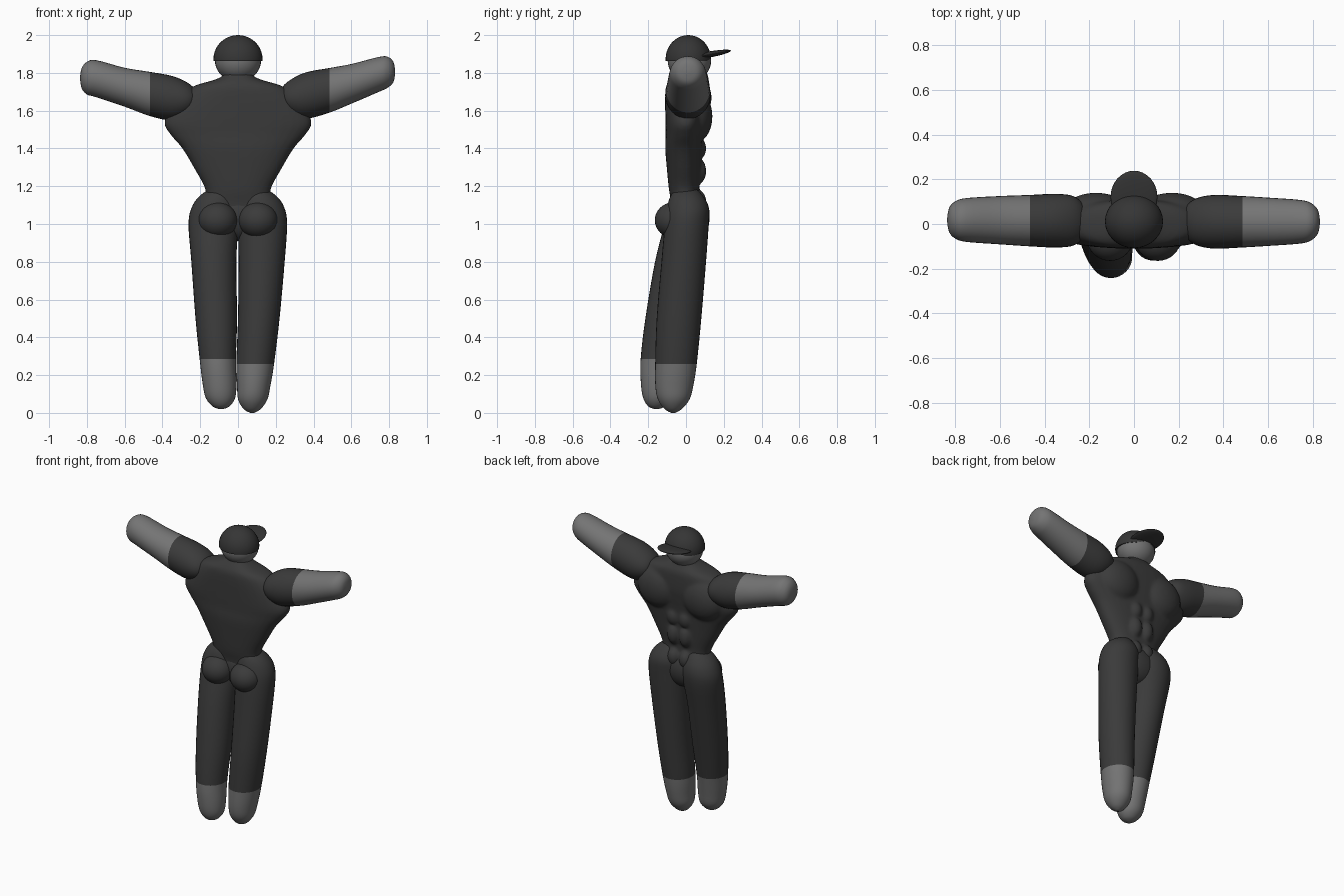
import bpy, bmesh, math
from mathutils import Vector, Matrix

if "Cube" in bpy.data.objects:
    bpy.data.objects.remove(bpy.data.objects["Cube"], do_unlink=True)


def material(name, v):
    m = bpy.data.materials.new(name)
    m.use_nodes = True
    m.diffuse_color = (v, v, v, 1)
    m.node_tree.nodes["Principled BSDF"].inputs["Base Color"].default_value = (v, v, v, 1)
    return m


DARK = material("dark cloth", 0.043)
CAP = material("cap cloth", 0.036)
SKIN = material("grey skin", 0.175)


def finish(bm, name, mats):
    bmesh.ops.recalc_face_normals(bm, faces=bm.faces)
    me = bpy.data.meshes.new(name)
    bm.to_mesh(me)
    bm.free()
    for m in mats:
        me.materials.append(m)
    me.polygons.foreach_set("use_smooth", [True] * len(me.polygons))
    ob = bpy.data.objects.new(name, me)
    bpy.context.collection.objects.link(ob)
    return ob


def resample(stations, steps):
    """Catmull-Rom interpolation through the stations."""
    pts = [Vector(s) for s in stations]
    out = []
    for i in range(len(pts) - 1):
        a, b = pts[max(i - 1, 0)], pts[i]
        c, d = pts[i + 1], pts[min(i + 2, len(pts) - 1)]
        for k in range(steps):
            t = k / steps
            out.append(b + t / 2 * ((c - a) + t * ((2 * a - 5 * b + 4 * c - d)
                                                  + t * (3 * (b - c) + d - a))))
    return out + [pts[-1]]


def loft(bm, stations, axis, power=2.0, sides=32, steps=4, split=None):
    """Rings (position, centre u, centre v, radius u, radius v) along an axis.
    Faces whose position lies beyond split take the second material."""
    rings = []
    for p, cu, cv, ru, rv in resample(stations, steps):
        ring = []
        for k in range(sides):
            a = 2 * math.pi * k / sides
            c, s = math.cos(a), math.sin(a)
            u = cu + ru * math.copysign(abs(c) ** (2 / power), c)
            v = cv + rv * math.copysign(abs(s) ** (2 / power), s)
            ring.append(bm.verts.new((u, v, p) if axis == "z" else (p, u, v)))
        rings.append(ring)
    for lo, hi in zip(rings, rings[1:]):
        for k in range(sides):
            n = (k + 1) % sides
            bm.faces.new((lo[k], lo[n], hi[n], hi[k]))
    bm.faces.new(rings[0])
    bm.faces.new(rings[-1])
    if split is not None:
        for f in bm.faces:
            c = f.calc_center_median()
            f.material_index = int(c.z < split if axis == "z" else abs(c.x) > split)


def ball(bm, centre, radii, tilt=0.0):
    mat = (Matrix.Translation(centre) @ Matrix.Rotation(tilt, 4, "X")
           @ Matrix.Diagonal((*radii, 1)))
    bmesh.ops.create_uvsphere(bm, u_segments=32, v_segments=20, radius=1, matrix=mat)


# Torso with chest and stomach muscles, fused into one skin
bm = bmesh.new()
loft(bm, [
    (1.00, 0, 0.0, 0.18, 0.07),
    (1.10, 0, 0.0, 0.185, 0.075),
    (1.18, 0, -0.01, 0.172, 0.08),
    (1.30, 0, -0.012, 0.235, 0.09),
    (1.40, 0, -0.012, 0.295, 0.098),
    (1.47, 0, -0.008, 0.355, 0.10),
    (1.53, 0, -0.004, 0.39, 0.105),
    (1.60, 0, 0.0, 0.365, 0.11),
    (1.68, 0, 0.0, 0.30, 0.11),
    (1.73, 0, 0.0, 0.235, 0.105),
    (1.765, 0, 0.0, 0.12, 0.085),
    (1.79, 0, 0.005, 0.075, 0.07),
    (1.82, 0, 0.01, 0.06, 0.06)], "z", power=2.4)
for side in (-1, 1):
    ball(bm, (side * 0.17, 0.05, 1.57), (0.15, 0.09, 0.14))
    for z, h in ((1.40, 0.06), (1.28, 0.07), (1.12, 0.06)):
        ball(bm, (side * 0.045, 0.062, z), (0.045, 0.046, h))
torso = finish(bm, "torso", [DARK])
remesh = torso.modifiers.new("fuse", "REMESH")
remesh.mode = "VOXEL"
remesh.voxel_size = 0.012
remesh.use_smooth_shade = True
soft = torso.modifiers.new("soften", "SMOOTH")
soft.iterations = 3

# Arms with short sleeves
arms = {
    "right_arm": (0.465, [
        (-0.215, 0.012, 1.66, 0.01, 0.01),
        (-0.225, 0.012, 1.66, 0.07, 0.05),
        (-0.27, 0.014, 1.66, 0.11, 0.09),
        (-0.35, 0.015, 1.666, 0.12, 0.118),
        (-0.465, 0.015, 1.688, 0.115, 0.117),
        (-0.60, 0.017, 1.724, 0.108, 0.103),
        (-0.75, 0.018, 1.769, 0.098, 0.098),
        (-0.80, 0.018, 1.772, 0.083, 0.086),
        (-0.827, 0.018, 1.772, 0.055, 0.055),
        (-0.836, 0.018, 1.772, 0.01, 0.01)]),
    "left_arm": (0.485, [
        (0.225, 0.01, 1.67, 0.01, 0.01),
        (0.235, 0.01, 1.67, 0.07, 0.055),
        (0.28, 0.01, 1.67, 0.105, 0.095),
        (0.36, 0.01, 1.68, 0.12, 0.123),
        (0.485, 0.01, 1.708, 0.115, 0.118),
        (0.60, 0.01, 1.742, 0.108, 0.105),
        (0.74, 0.01, 1.79, 0.098, 0.093),
        (0.79, 0.01, 1.803, 0.085, 0.083),
        (0.822, 0.01, 1.805, 0.055, 0.055),
        (0.832, 0.01, 1.805, 0.01, 0.01)]),
}
for name, (split, stations) in arms.items():
    bm = bmesh.new()
    loft(bm, stations, "x", split=split)
    finish(bm, name, [DARK, SKIN])

# Legs with bare feet, the right one set further back
legs = {
    "right_leg": (0.285, [
        (0.02, -0.09, -0.155, 0.01, 0.01),
        (0.035, -0.09, -0.155, 0.045, 0.045),
        (0.08, -0.093, -0.15, 0.078, 0.077),
        (0.16, -0.098, -0.147, 0.09, 0.092),
        (0.285, -0.107, -0.135, 0.096, 0.105),
        (0.50, -0.115, -0.10, 0.11, 0.115),
        (0.80, -0.128, -0.042, 0.119, 0.122),
        (1.00, -0.13, 0.004, 0.132, 0.118),
        (1.09, -0.122, 0.01, 0.122, 0.11),
        (1.15, -0.11, 0.004, 0.092, 0.085),
        (1.19, -0.09, 0.0, 0.05, 0.05)]),
    "left_leg": (0.26, [
        (0.0, 0.075, -0.068, 0.01, 0.01),
        (0.02, 0.075, -0.068, 0.045, 0.045),
        (0.07, 0.078, -0.065, 0.077, 0.083),
        (0.14, 0.083, -0.062, 0.088, 0.1),
        (0.26, 0.091, -0.053, 0.1, 0.11),
        (0.50, 0.11, -0.037, 0.11, 0.118),
        (0.80, 0.125, -0.012, 0.122, 0.118),
        (1.00, 0.13, 0.004, 0.13, 0.116),
        (1.09, 0.122, 0.01, 0.122, 0.11),
        (1.15, 0.11, 0.004, 0.092, 0.085),
        (1.19, 0.09, 0.0, 0.05, 0.05)]),
}
for name, (split, stations) in legs.items():
    bm = bmesh.new()
    loft(bm, stations, "z", split=split)
    finish(bm, name, [DARK, SKIN])

# Hips and seat
for side, name in ((-1, "right_buttock"), (1, "left_buttock")):
    bm = bmesh.new()
    ball(bm, (side * 0.107, -0.065, 1.02), (0.103, 0.1, 0.095))
    finish(bm, name, [DARK])
bm = bmesh.new()
ball(bm, (0, 0.01, 1.04), (0.16, 0.095, 0.13))
finish(bm, "pelvis", [DARK])

# Head
bm = bmesh.new()
ball(bm, (0, 0.018, 1.865), (0.122, 0.115, 0.112))
finish(bm, "head", [SKIN])

# Cap crown, cut flat at the brow, and its brim
bm = bmesh.new()
ball(bm, (0, 0.012, 1.873), (0.13, 0.12, 0.127))
cut = bmesh.ops.bisect_plane(bm, geom=bm.verts[:] + bm.edges[:] + bm.faces[:],
                             plane_co=(0, 0, 1.862), plane_no=(0, 0, -1), clear_outer=True)
bmesh.ops.edgeloop_fill(bm, edges=[e for e in cut["geom_cut"]
                                   if isinstance(e, bmesh.types.BMEdge)])
crown = finish(bm, "cap_crown", [CAP])
crown.data.set_sharp_from_angle(angle=math.radians(50))
bm = bmesh.new()
ball(bm, (0, 0.12, 1.897), (0.105, 0.12, 0.016), math.radians(10))
finish(bm, "cap_brim", [CAP])
